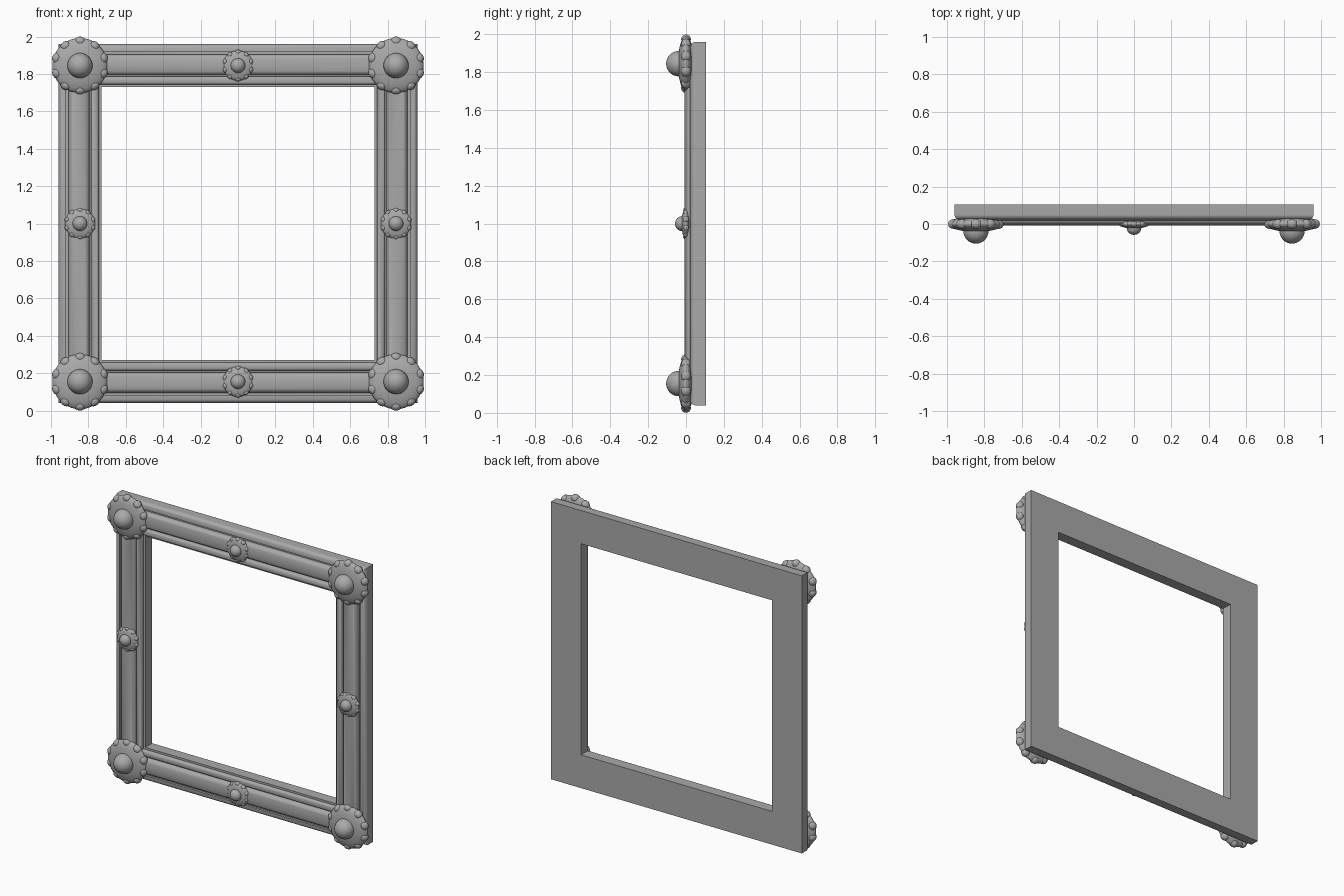
import bpy, bmesh
from math import sin, cos, pi, radians
from mathutils import Matrix

if "Cube" in bpy.data.objects:
    bpy.data.objects.remove(bpy.data.objects["Cube"])

grey = bpy.data.materials.new("plain grey")
grey.use_nodes = True
grey.diffuse_color = (0.4, 0.4, 0.4, 1)
grey.node_tree.nodes["Principled BSDF"].inputs["Base Color"].default_value = (0.4, 0.4, 0.4, 1)


def finish(name, bm, angle):
    bmesh.ops.recalc_face_normals(bm, faces=bm.faces)
    mesh = bpy.data.meshes.new(name)
    bm.to_mesh(mesh)
    bm.free()
    mesh.materials.append(grey)
    obj = bpy.data.objects.new(name, mesh)
    bpy.context.collection.objects.link(obj)
    bpy.ops.object.select_all(action="DESELECT")
    obj.select_set(True)
    bpy.context.view_layer.objects.active = obj
    bpy.ops.object.shade_smooth_by_angle(angle=radians(angle))
    return obj


def arc(cx, cy, rx, ry, start, end, steps=10):
    angles = [radians(start + (end - start) * i / steps) for i in range(steps + 1)]
    return [(cx + rx * cos(a), cy + ry * sin(a)) for a in angles]


# Moulded frame: half-width and depth profile swept round four mitred corners
profile = [(0.73, 0.105), (0.96, 0.105)]
profile += arc(0.92, 0.05, 0.04, 0.03, 0, -90)
profile += [(0.92, 0.035), (0.905, 0.035)]
profile += arc(0.85, 0.022, 0.055, 0.03, 0, -180, 14)
profile += [(0.795, 0.035), (0.787, 0.035)]
profile += arc(0.765, 0.022, 0.022, 0.02, 0, -180)
profile += [(0.743, 0.03), (0.73, 0.03)]

bm = bmesh.new()
rings = [[bm.verts.new((sx * r, y, 1 + sz * r)) for r, y in profile]
         for sx, sz in ((-1, -1), (1, -1), (1, 1), (-1, 1))]
n = len(profile)
for c in range(4):
    a, b = rings[c], rings[(c + 1) % 4]
    for i in range(n):
        j = (i + 1) % n
        bm.faces.new((a[i], a[j], b[j], b[i]))
finish("moulded_frame", bm, 35)


def ellipsoid(bm, x, y, z, size, turn=0.0, segments=32, rings=16):
    # Local x is radial, y is depth, z is tangential
    mat = (Matrix.Translation((x, y, z)) @ Matrix.Rotation(-turn, 4, "Y")
           @ Matrix.Diagonal((*size, 1)) @ Matrix.Rotation(pi / 2, 4, "X"))
    bmesh.ops.create_uvsphere(bm, u_segments=segments, v_segments=rings, radius=1, matrix=mat)


def rosette(name, x, z, radius, depth, knob, knob_y, knob_depth, petals=10):
    bm = bmesh.new()
    ellipsoid(bm, x, 0, z, (radius * 0.95, depth, radius * 0.95), segments=40)
    for i in range(petals):
        a = pi / 2 + 2 * pi * i / petals
        r = radius * 0.83
        ellipsoid(bm, x + r * cos(a), 0, z + r * sin(a),
                  (radius * 0.17, depth * 0.62, radius * 0.2), a, 14, 8)
    ellipsoid(bm, x, knob_y, z, (knob, knob_depth, knob))
    finish(name, bm, 40)


# Large corner rosettes and small mid-rail rosettes
for sx, side in ((-1, "right"), (1, "left")):
    for sz, level in ((-1, "lower"), (1, "upper")):
        rosette(f"{level}_{side}_corner_rosette", sx * 0.845, 1 + sz * 0.845,
                0.155, 0.042, 0.067, -0.038, 0.067)
    rosette(f"{side}_rail_rosette", sx * 0.845, 1, 0.085, 0.024, 0.039, -0.022, 0.036)
for sz, level in ((-1, "lower"), (1, "upper")):
    rosette(f"{level}_rail_rosette", 0, 1 + sz * 0.845, 0.085, 0.024, 0.039, -0.022, 0.036)
